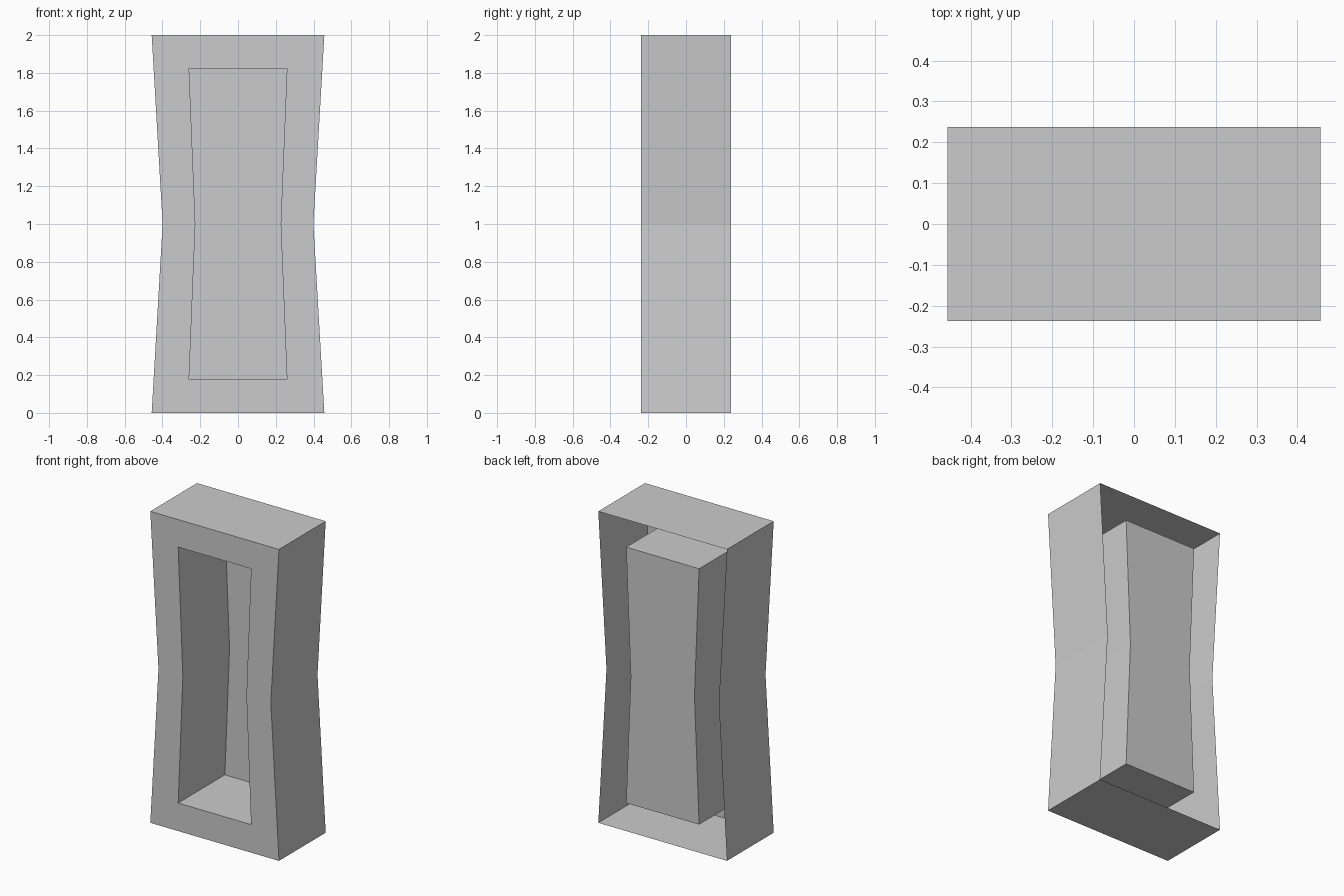
import bpy
import bmesh

if "Cube" in bpy.data.objects:
    bpy.data.objects.remove(bpy.data.objects["Cube"])

HALF_DEPTH = 0.237


def waisted_loop(bm, half_w, half_waist, z0, z1, y):
    """Six-point outline pinched at mid height, counter-clockwise seen from the front."""
    pts = [(-half_w, z0), (half_w, z0), (half_waist, 1.0),
           (half_w, z1), (-half_w, z1), (-half_waist, 1.0)]
    return [bm.verts.new((x, y, z)) for x, z in pts]


def bridge(bm, a, b):
    """Join two matching outlines with a strip of quads."""
    n = len(a)
    for i in range(n):
        j = (i + 1) % n
        bm.faces.new((a[i], a[j], b[j], b[i]))


def finish(bm, name):
    mesh = bpy.data.meshes.new(name)
    bm.to_mesh(mesh)
    bm.free()
    obj = bpy.data.objects.new(name, mesh)
    bpy.context.collection.objects.link(obj)
    return obj


OUTER = (0.457, 0.399, 0.0, 2.0)
INNER = (0.259, 0.226, 0.18, 1.823)

# Outer shell: side walls and the front rim, open at the back
bm = bmesh.new()
back = waisted_loop(bm, *OUTER, HALF_DEPTH)
front = waisted_loop(bm, *OUTER, -HALF_DEPTH)
opening = waisted_loop(bm, *INNER, -HALF_DEPTH)
bridge(bm, front, opening)
bridge(bm, back, front)
finish(bm, "outer_frame")

# Recessed pocket: walls run back from the opening to a closed panel
bm = bmesh.new()
mouth = waisted_loop(bm, *INNER, -HALF_DEPTH)
floor = waisted_loop(bm, *INNER, HALF_DEPTH)
bridge(bm, mouth, floor)
bl, br, mr, tr, tl, ml = floor
bm.faces.new((bl, br, mr, ml))
bm.faces.new((ml, mr, tr, tl))
finish(bm, "recessed_pocket")
